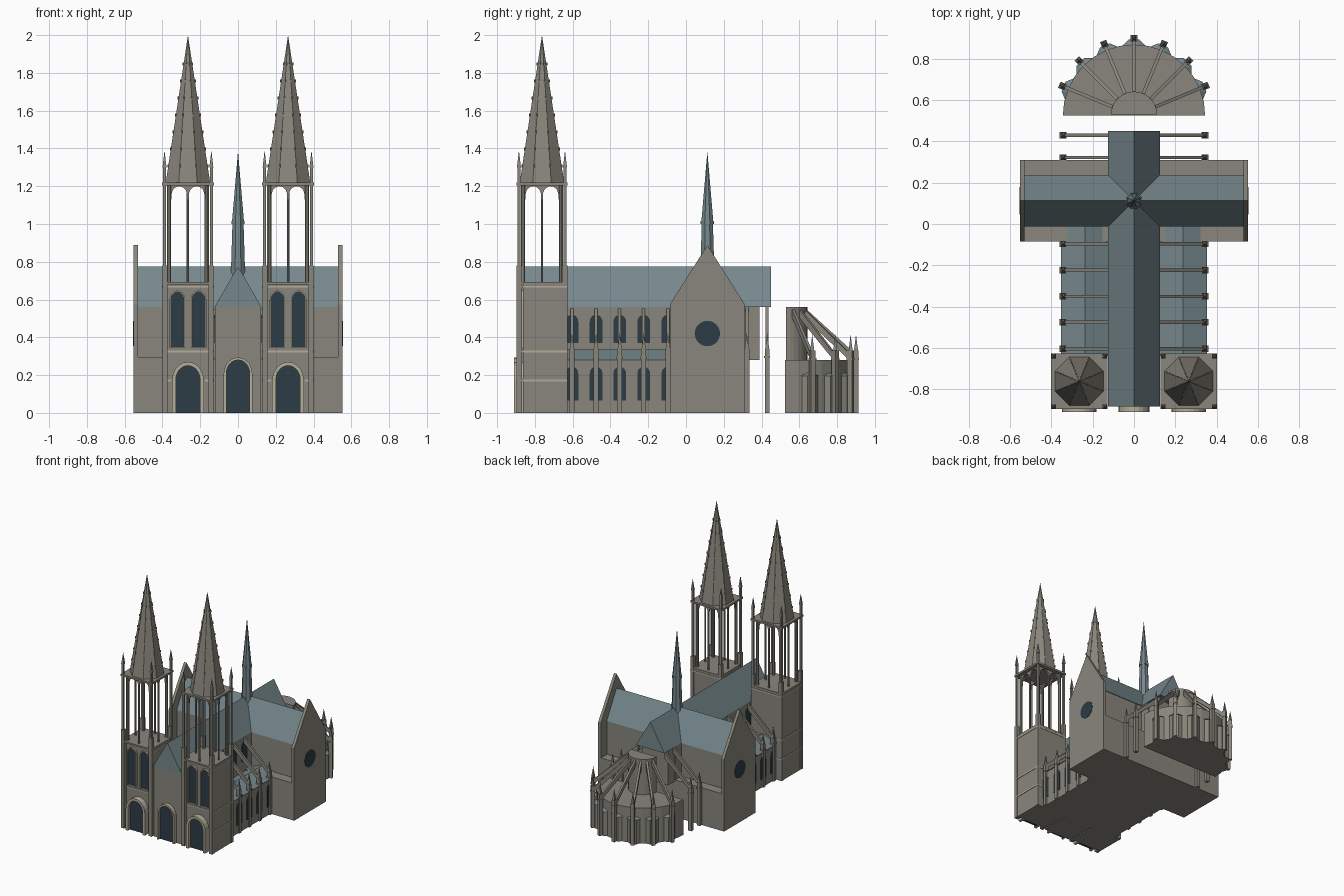
import bpy, bmesh, math
from mathutils import Vector, Matrix

if "Cube" in bpy.data.objects:
    bpy.data.objects.remove(bpy.data.objects["Cube"])


def material(name, c):
    m = bpy.data.materials.new(name)
    m.diffuse_color = (*c, 1)
    m.use_nodes = True
    m.node_tree.nodes["Principled BSDF"].inputs["Base Color"].default_value = m.diffuse_color
    return m


STONE = material("stone", (0.25, 0.24, 0.20))
SLATE = material("slate", (0.18, 0.245, 0.265))
GLASS = material("dark_glass", (0.025, 0.045, 0.06))
TRIM = material("pale_trim", (0.46, 0.42, 0.32))


class Part:
    """Collects simple solids into one named mesh."""
    def __init__(self, name, mat):
        self.name, self.mat, self.bm = name, mat, bmesh.new()

    def prism(self, pts, axis, d0, d1, M=Matrix()):
        put = {'x': lambda u, v, d: (d, u, v), 'y': lambda u, v, d: (u, d, v),
               'z': lambda u, v, d: (u, v, d)}[axis]
        a = [self.bm.verts.new(M @ Vector(put(u, v, d0))) for u, v in pts]
        b = [self.bm.verts.new(M @ Vector(put(u, v, d1))) for u, v in pts]
        n = len(pts)
        self.bm.faces.new(a)
        self.bm.faces.new(b[::-1])
        for i in range(n):
            self.bm.faces.new((a[i], b[i], b[(i + 1) % n], a[(i + 1) % n]))

    def box(self, x0, x1, y0, y1, z0, z1, M=Matrix()):
        self.prism([(x0, y0), (x1, y0), (x1, y1), (x0, y1)], 'z', z0, z1, M)

    def cone(self, x, y, z0, z1, r0, r1=0, n=8, rot=math.pi / 8):
        M = Matrix.Translation((x, y, (z0 + z1) / 2)) @ Matrix.Rotation(rot, 4, 'Z')
        bmesh.ops.create_cone(self.bm, cap_ends=True, segments=n, radius1=r0, radius2=r1,
                              depth=z1 - z0, matrix=M)

    def done(self):
        bmesh.ops.recalc_face_normals(self.bm, faces=self.bm.faces)
        me = bpy.data.meshes.new(self.name)
        self.bm.to_mesh(me)
        self.bm.free()
        me.materials.append(self.mat)
        bpy.context.collection.objects.link(bpy.data.objects.new(self.name, me))


def arch(c, w, z0, z1, n=10):
    s = z1 - 1.15 * w
    return ([(c - w, z0)] + [(c - w * math.cos(math.pi * i / n), s + 1.15 * w * math.sin(math.pi * i / n))
                             for i in range(n + 1)] + [(c + w, z0)])


def frame(c, w, z0, z1, t):
    return arch(c, w + t, z0, z1 + t) + arch(c, w, z0, z1)[::-1]


def half_disc(r, cy, n=16):
    return [(r * math.cos(math.pi * i / n), cy + r * math.sin(math.pi * i / n)) for i in range(n + 1)]


TX, TY, CY, AY = 0.265, -0.7625, 0.113, 0.525
BAYS = [-0.604, -0.476, -0.351, -0.224, -0.096]

# Nave, choir and roofs
p = Part("nave_walls", STONE)
p.box(-.122, .122, -.88, .31, 0, .56)
p.box(-.115, .115, .31, .39, .28, .56)
p.done()
p = Part("nave_roof", SLATE)
p.prism([(-.125, .56), (.125, .56), (0, .775)], 'y', -.885, .45)
p.prism([(CY - .125, .56), (CY + .125, .56), (CY, .775)], 'x', -.535, .535)
p.done()

# Transept with low side aisles and tall end gables
p = Part("transept_walls", STONE)
p.box(-.54, .54, CY - .198, CY + .198, 0, .295)
p.box(-.54, .54, CY - .12, CY + .12, .295, .56)
for s in (1, -1):
    p.prism([(CY - .198, 0), (CY + .198, 0), (CY + .198, .575), (CY, .888), (CY - .198, .575)],
            'x', s * .53, s * .553)
p.done()
p = Part("rose_windows", GLASS)
for s in (1, -1):
    p.prism([(CY + .067 * math.cos(i * math.pi / 16), .42 + .067 * math.sin(i * math.pi / 16))
             for i in range(32)], 'x', s * .55, s * .555)
p.done()

# Crossing fleche
p = Part("crossing_spire", SLATE)
p.cone(0, CY, .70, 1.0, .042, .032)
p.cone(0, CY, 1.0, 1.015, .038, .038)
p.cone(0, CY, 1.015, 1.385, .034)
p.done()

# Side aisles with ridged roofs
p, q = Part("aisle_walls", STONE), Part("aisle_roofs", SLATE)
g = Part("aisle_windows", GLASS)
for s in (1, -1):
    p.box(s * .12, s * .345, -.64, -.08, 0, .28)
    q.prism([(s * .12, .28), (s * .353, .28), (s * .237, .335)], 'y', -.64, -.005)
    for y in BAYS:
        g.prism(arch(y, .034, .065, .245), 'x', s * .34, s * .348)
        g.prism(arch(y, .034, .37, .52), 'x', s * .11, s * .125)
for o in (p, q, g):
    o.done()

# Flying buttresses: pier, pinnacle and raking strut, along nave and around apse
p = Part("flying_buttresses", STONE)


def buttress(M, r_in, r_out, z_in, z_out, pier=.34):
    p.box(r_out - .014, r_out + .014, -.013, .013, 0, pier, M)
    p.box(r_out - .017, r_out + .017, -.016, .016, pier - .05, pier - .04, M)
    tip = M @ Vector((r_out, 0, 0))
    p.cone(tip.x, tip.y, pier, pier + .085, .015, 0, 4, math.pi / 4)
    p.prism([(r_in, z_in), (r_in, z_in - .045), (r_out, z_out - .035), (r_out, z_out)],
            'y', -.008, .008, M)


for y in BAYS + [.322, .43]:
    for s in (0, math.pi):
        buttress(Matrix.Translation((0, y, 0)) @ Matrix.Rotation(s, 4, 'Z'), .115, .343, .56, .35)
ANG = [math.pi / 8 * k for k in range(1, 8)]
for a in ANG:
    buttress(Matrix.Translation((0, AY, 0)) @ Matrix.Rotation(a, 4, 'Z'), .10, .375, .56, .31, .33)
p.done()

# Apse: ambulatory, inner drum, ring of chapels
p, q = Part("apse_walls", STONE), Part("chapel_roofs", SLATE)
p.prism(half_disc(.345, AY), 'z', 0, .28)
p.prism(half_disc(.112, AY + .005), 'z', .28, .56)
for a in ANG:
    x, y = .308 * math.cos(a), AY + .308 * math.sin(a)
    p.cone(x, y, 0, .195, .06, .06, 8, a + math.pi / 8)
    q.cone(x, y, .195, .235, .066, 0, 8, a + math.pi / 8)
p.done()
q.done()

# Front portals and tower lancets
f, g = Part("portal_and_window_frames", TRIM), Part("doors_and_lancets", GLASS)
f.prism(frame(0, .062, 0, .28, .014), 'y', -.91, -.87)
g.prism(arch(0, .062, 0, .28), 'y', -.89, -.875)
for s in (1, -1):
    f.prism(frame(s * TX, .064, 0, .25, .02), 'y', -.91, -.86)
    g.prism(arch(s * TX, .064, 0, .25), 'y', -.885, -.86)
    for o in (-.056, .056):
        f.prism(frame(s * TX + o, .033, .345, .64, .008), 'y', -.878, -.86)
        g.prism(arch(s * TX + o, .033, .345, .64), 'y', -.868, -.86)
f.done()
g.done()

# Twin towers
for s, side in ((1, "right"), (-1, "left")):
    cx = s * TX
    p = Part(side + "_tower_body", STONE)
    p.box(cx - .133, cx + .133, -.863, -.63, 0, .685)
    p.box(cx - .133, cx + .133, TY - .133, TY + .133, .68, .693)
    for i in (1, -1):
        for j in (1, -1):
            x, y = cx + i * .122, TY + j * .12
            p.box(x - .014, x + .014, y - .014, y + .014, 0, .78)
    p.done()
    # String courses
    p = Part(side + "_string_courses", TRIM)
    for z in (.172, .325, .668):
        p.box(cx - .137, cx + .137, -.85, -.627, z - .005, z + .005)
        for i in (1, -1):
            x0 = cx + i * .09 if z < .2 else cx
            p.box(x0, cx + i * .137, -.87, -.85, z - .005, z + .005)
    p.done()
    # Open belfry of slim columns with arched heads
    p = Part(side + "_belfry", STONE)
    for i in (-1, 0, 1):
        for j in (-1, 0, 1):
            if i or j:
                r = .012 if i and j else .007
                p.cone(cx + i * .1, TY + j * .1, .69, 1.21, r, r)
            if i and j:
                p.cone(cx + i * .124, TY + j * .122, .78, 1.21, .011, .011, 4, math.pi / 4)
    for j in (1, -1):
        for c in (-.046, .046):
            head = [(-.046, 1.21)] + arch(0, .042, 1.13, 1.202) + [(.046, 1.21)]
            head = [(-.046, 1.13)] + arch(0, .041, 1.13, 1.2) + [(.046, 1.13), (.046, 1.21), (-.046, 1.21)]
            p.prism([(cx + c + u, v) for u, v in head], 'y', TY + j * .094, TY + j * .106)
            p.prism([(TY + c + u, v) for u, v in head], 'x', cx + j * .094, cx + j * .106)
    p.box(cx - .137, cx + .137, TY - .135, TY + .135, 1.205, 1.22)
    p.done()
    # Spire with corner pinnacles and crockets on the edges
    p = Part(side + "_tower_spire", STONE)
    p.cone(cx, TY, 1.22, 2.0, .127)
    for i in (1, -1):
        for j in (1, -1):
            x, y = cx + i * .124, TY + j * .122
            p.cone(x, y, 1.22, 1.30, .011, .011, 4, math.pi / 4)
            p.cone(x, y, 1.30, 1.39, .015, 0, 4, math.pi / 4)
    for k in range(8):
        M = Matrix.Translation((cx, TY, 0)) @ Matrix.Rotation(math.pi / 8 + k * math.pi / 4, 4, 'Z')
        for m in range(7):
            z = 1.30 + m * .09
            r = .127 * (2 - z) / .78
            p.box(r - .004, r + .003, -.003, .003, z, z + .015, M)
    p.done()
